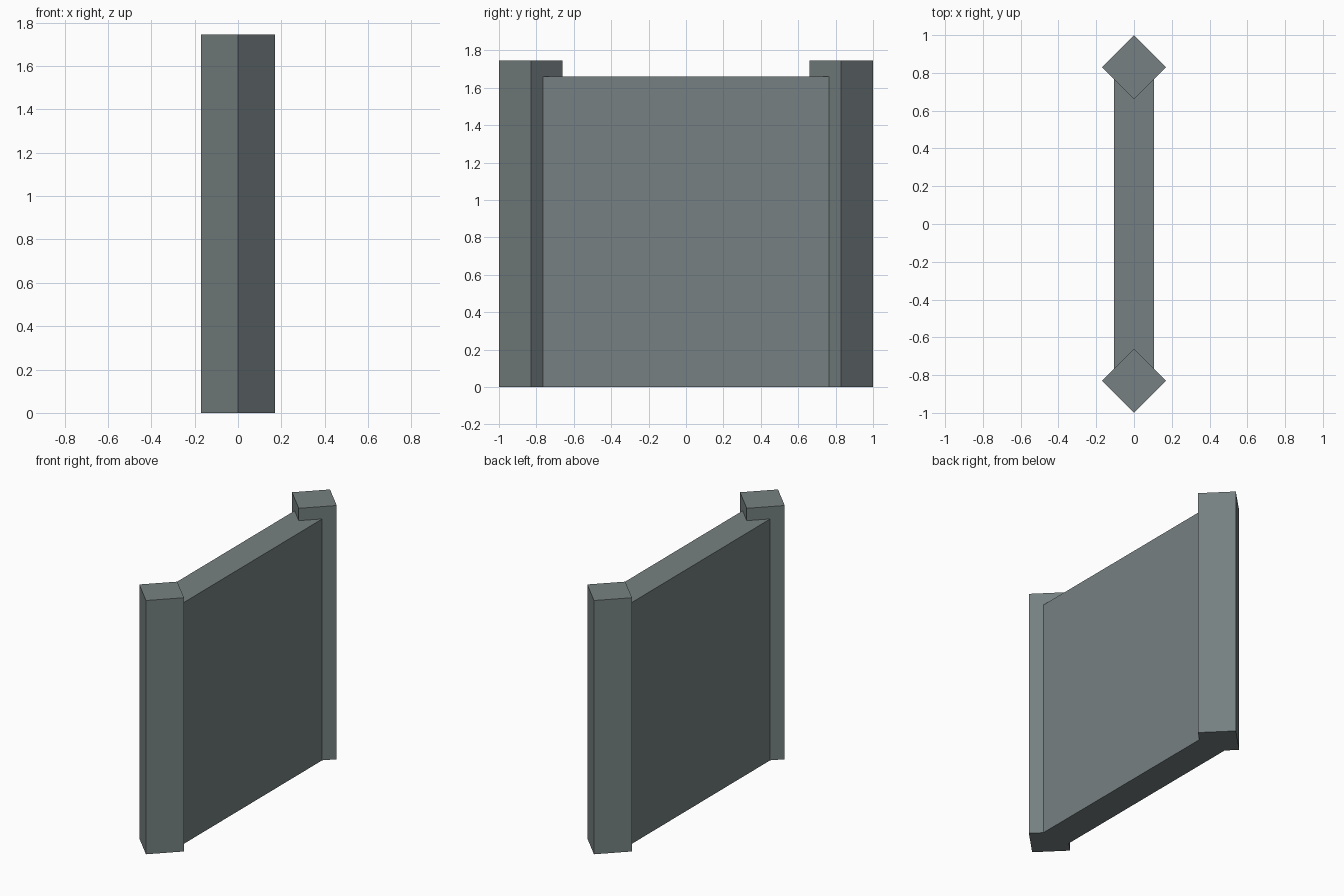
import bpy, bmesh

if "Cube" in bpy.data.objects:
    bpy.data.objects.remove(bpy.data.objects["Cube"])

POST_R = 0.17      # half diagonal of a post
POST_Y = 0.83      # post centre
POST_H = 1.745
WALL_X = 0.105     # half thickness of the panel
WALL_H = 1.66

stone = bpy.data.materials.new("grey_stone")
stone.diffuse_color = (0.181, 0.216, 0.220, 1)
stone.use_nodes = True
stone.node_tree.nodes["Principled BSDF"].inputs["Base Color"].default_value = stone.diffuse_color


def prism(name, plan, height, open_sides=()):
    """Extrude a counter-clockwise plan outline upward from the ground."""
    bm = bmesh.new()
    low = [bm.verts.new((x, y, 0)) for x, y in plan]
    high = [bm.verts.new((x, y, height)) for x, y in plan]
    n = len(plan)
    bm.faces.new(low[::-1])
    bm.faces.new(high)
    for i in range(n):
        if i not in open_sides:
            j = (i + 1) % n
            bm.faces.new((low[i], low[j], high[j], high[i]))
    mesh = bpy.data.meshes.new(name)
    bm.to_mesh(mesh)
    bm.free()
    mesh.materials.append(stone)
    ob = bpy.data.objects.new(name, mesh)
    bpy.context.collection.objects.link(ob)
    return ob


# Diamond posts at both ends
for name, s in (("front_post", -1), ("back_post", 1)):
    c = s * POST_Y
    prism(name, [(POST_R, c), (0, c + POST_R), (-POST_R, c), (0, c - POST_R)], POST_H)

# Panel, notched at each end to fit around the posts
tip = POST_Y - POST_R
end = tip + WALL_X
prism("wall_panel",
      [(WALL_X, -end), (WALL_X, end), (0, tip),
       (-WALL_X, end), (-WALL_X, -end), (0, -tip)],
      WALL_H, open_sides=(1, 2, 4, 5))
